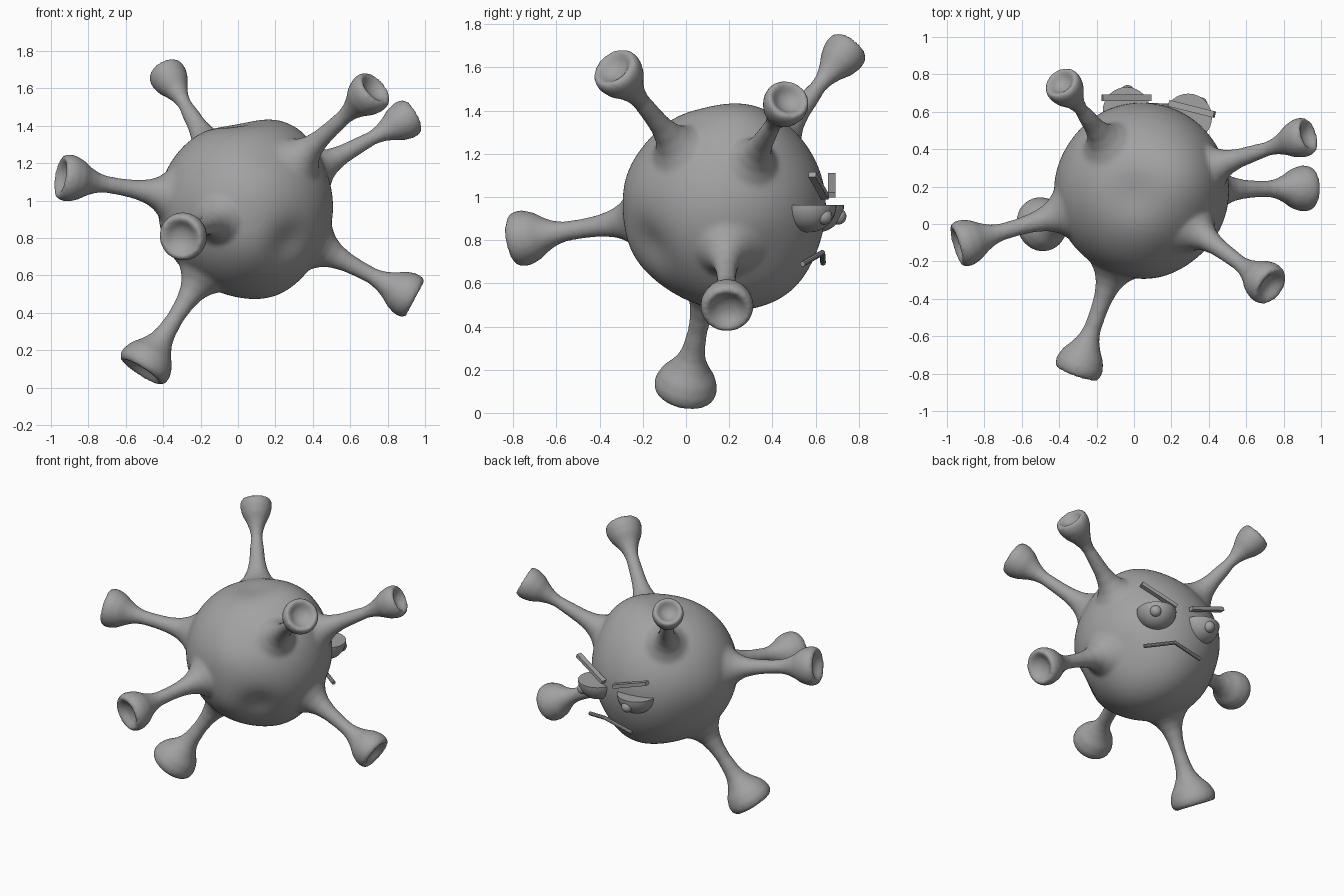
import bpy, bmesh, math
from mathutils import Vector, Matrix

if "Cube" in bpy.data.objects:
    bpy.data.objects.remove(bpy.data.objects["Cube"], do_unlink=True)

# One plain grey for everything
grey = bpy.data.materials.new("plain grey")
grey.use_nodes = True
grey.diffuse_color = (0.36, 0.36, 0.36, 1)
grey.node_tree.nodes["Principled BSDF"].inputs["Base Color"].default_value = grey.diffuse_color

CENTRE = Vector((0.04, 0.18, 0.96))
RADIUS = 0.468


def make_object(name, bm, smooth=True):
    bmesh.ops.recalc_face_normals(bm, faces=bm.faces[:])
    mesh = bpy.data.meshes.new(name)
    bm.to_mesh(mesh)
    bm.free()
    mesh.materials.append(grey)
    for p in mesh.polygons:
        p.use_smooth = smooth
    obj = bpy.data.objects.new(name, mesh)
    bpy.context.collection.objects.link(obj)
    return obj


def lathe(bm, profile, origin, axis, sides=28):
    """Closed solid of revolution; profile is (distance along axis, radius)."""
    matrix = Matrix.Translation(origin) @ axis.to_track_quat('Z', 'Y').to_matrix().to_4x4()
    rings = []
    for along, r in profile:
        rings.append([bm.verts.new(matrix @ Vector((r * math.cos(a), r * math.sin(a), along)))
                      for a in (2 * math.pi * i / sides for i in range(sides))])
    for low, high in zip(rings, rings[1:]):
        for i in range(sides):
            j = (i + 1) % sides
            bm.faces.new((low[i], low[j], high[j], high[i]))
    bm.faces.new(rings[0][::-1])
    bm.faces.new(rings[-1])


# Lumpy ball: each lump is (direction, height, tightness)
lumps = [
    ((0.26, 0.10, 0.44), 0.045, 9),
    ((0.16, 0.05, -0.45), 0.025, 12),
    ((0.05, 0.30, -0.40), 0.03, 12),
    ((0.10, -0.45, 0.18), 0.015, 14),
    ((0.24, -0.36, -0.19), -0.04, 28),
    ((-0.04, -0.02, 0.46), -0.035, 25),
    ((0.05, -0.42, -0.22), 0.015, 20),
    ((0.12, -0.36, 0.25), -0.015, 20),
    ((0.36, 0.20, -0.22), -0.015, 20),
    ((-0.35, 0.25, -0.15), -0.015, 16),
]
bm = bmesh.new()
bmesh.ops.create_icosphere(bm, subdivisions=5, radius=1)
for v in bm.verts:
    n = v.co.normalized()
    r = RADIUS
    for d, height, tight in lumps:
        r += height * math.exp(-tight * (1 - n.dot(Vector(d).normalized())))
    v.co = CENTRE + n * r

# Spikes: (knob centre, knob radius), each pointing out from the ball
spikes = [
    ((-0.37, 0.73, 1.66), 0.10),
    ((0.70, -0.31, 1.57), 0.115),
    ((0.89, 0.46, 1.43), 0.105),
    ((-0.90, -0.10, 1.12), 0.125),
    ((-0.29, -0.75, 0.81), 0.128),
    ((0.90, 0.19, 0.50), 0.122),
    ((-0.49, 0.00, 0.13), 0.145),
]
flare = [(0.2, 0.05), (0.37, 0.24), (0.42, 0.18), (0.46, 0.125), (0.5, 0.09),
         (0.55, 0.066), (0.62, 0.051), (0.7, 0.045)]
knob = [(-0.26, 0.36), (-0.21, 0.44), (-0.16, 0.62), (-0.11, 0.88), (-0.06, 1.01), (-0.025, 1.0),
        (-0.003, 0.9), (0, 0.8), (-0.012, 0.66), (-0.035, 0.45), (-0.045, 0.2), (-0.047, 0.02)]
for tip, knob_radius in spikes:
    axis = Vector(tip) - CENTRE
    end = axis.length + 0.055
    lathe(bm, flare + [(end + d, knob_radius * k) for d, k in knob], CENTRE, axis)

# Melt the ball and spikes into one skin
body = make_object("spiked_body", bm)
remesh = body.modifiers.new("Merge", 'REMESH')
remesh.mode = 'VOXEL'
remesh.voxel_size = 0.0125
remesh.use_smooth_shade = True
soften = body.modifiers.new("Soften", 'SMOOTH')
soften.factor = 0.5
soften.iterations = 5


# Eyes: lower half balls with a flat lid, each with a small pupil ball
def eye(side, centre, pupil):
    bm = bmesh.new()
    bmesh.ops.create_uvsphere(bm, u_segments=32, v_segments=24, radius=0.127)
    cut = bmesh.ops.bisect_plane(bm, geom=bm.verts[:] + bm.edges[:] + bm.faces[:], dist=1e-5,
                                 plane_co=(0, 0, 0), plane_no=(0, 0, 1), clear_outer=True)
    rim = [e for e in bm.edges if e.is_boundary]
    bmesh.ops.holes_fill(bm, edges=rim)
    bmesh.ops.translate(bm, vec=centre, verts=bm.verts[:])
    ball = make_object(side + "_eye", bm)
    for p in ball.data.polygons:
        p.use_smooth = p.normal.z < 0.9
    for e in ball.data.edges:
        e.use_edge_sharp = all(abs(ball.data.vertices[i].co.z - centre[2]) < 1e-4
                               for i in e.vertices)
    bm = bmesh.new()
    bmesh.ops.create_uvsphere(bm, u_segments=20, v_segments=14, radius=0.038)
    bmesh.ops.translate(bm, vec=pupil, verts=bm.verts[:])
    make_object(side + "_pupil", bm)


eye("left", (0.29, 0.57, 0.963), (0.355, 0.64, 0.91))
eye("right", (-0.04, 0.605, 0.963), (-0.035, 0.705, 0.91))


# Brows: straight slanted bars, low at the inner end
def brow(side, inner, outer):
    inner, outer = Vector(inner), Vector(outer)
    along = (outer - inner).normalized()
    out = along.cross(Vector((0, 0, 1))).normalized()
    frame = Matrix((along, out, along.cross(out))).transposed().to_4x4()
    size = Matrix.Diagonal(((outer - inner).length, 0.035, 0.025, 1))
    bm = bmesh.new()
    bmesh.ops.create_cube(bm, size=1, matrix=Matrix.Translation((inner + outer) / 2) @ frame @ size)
    make_object(side + "_brow", bm, smooth=False)


brow("left", (0.19, 0.645, 1.0), (0.43, 0.585, 1.105))
brow("right", (0.09, 0.675, 1.01), (-0.17, 0.675, 1.1))

# Mouth: a thin bent rod
curve = bpy.data.curves.new("mouth", 'CURVE')
curve.dimensions = '3D'
curve.bevel_depth = 0.013
curve.bevel_resolution = 3
curve.use_fill_caps = True
line = curve.splines.new('POLY')
bends = [(0.37, 0.54, 0.69), (0.19, 0.632, 0.742), (-0.02, 0.635, 0.695)]
line.points.add(len(bends) - 1)
for point, co in zip(line.points, bends):
    point.co = (*co, 1)
curve.materials.append(grey)
mouth = bpy.data.objects.new("mouth", curve)
bpy.context.collection.objects.link(mouth)
bpy.ops.object.select_all(action='DESELECT')
mouth.select_set(True)
bpy.context.view_layer.objects.active = mouth
bpy.ops.object.convert(target='MESH')
bpy.ops.object.shade_smooth_by_angle()
